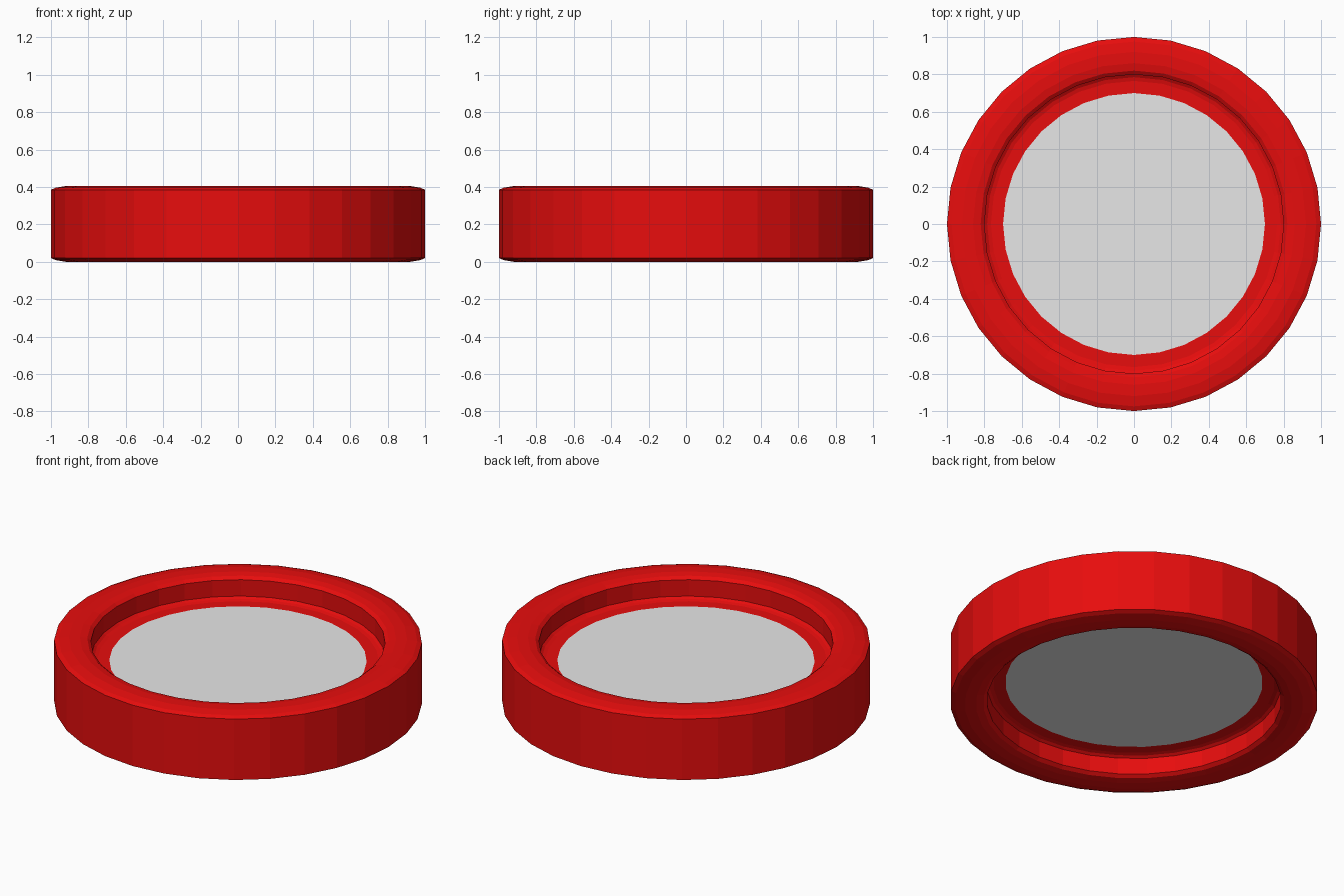
import bpy
import math

cube = bpy.data.objects.get("Cube")
if cube:
    bpy.data.objects.remove(cube)

SIDES = 32
HEIGHT = 0.405


def material(name, rgb):
    mat = bpy.data.materials.new(name)
    mat.use_nodes = True
    mat.diffuse_color = (*rgb, 1)
    mat.node_tree.nodes["Principled BSDF"].inputs["Base Color"].default_value = (*rgb, 1)
    return mat


def lathe(name, profile, mat, closed_caps=False):
    """Spin a closed (radius, z) profile round z; optionally cap first and last rings."""
    n = len(profile)
    verts, faces = [], []
    for i in range(SIDES):
        a = math.tau * i / SIDES
        verts += [(r * math.cos(a), r * math.sin(a), z) for r, z in profile]
    for i in range(SIDES):
        j = (i + 1) % SIDES
        for k in range(n - 1 if closed_caps else n):
            m = (k + 1) % n
            faces.append((i * n + k, j * n + k, j * n + m, i * n + m))
    if closed_caps:
        faces.append([i * n for i in reversed(range(SIDES))])
        faces.append([i * n + n - 1 for i in range(SIDES)])
    mesh = bpy.data.meshes.new(name)
    mesh.from_pydata(verts, [], faces)
    mesh.materials.append(mat)
    obj = bpy.data.objects.new(name, mesh)
    bpy.context.collection.objects.link(obj)
    return obj


red = material("glossy red", (0.8, 0.004, 0.004))
grey = material("light grey", (0.8, 0.8, 0.8))

# Rim: upper half profile from outer wall to inner ledge, mirrored below
upper = [(1.0, 0.385), (0.975, 0.396), (0.92, 0.405), (0.86, 0.405),
         (0.82, 0.398), (0.80, 0.383), (0.80, 0.285), (0.785, 0.275),
         (0.765, 0.27), (0.70, 0.27)]
lower = [(r, HEIGHT - z) for r, z in reversed(upper)]
lathe("rim", lower + upper, red)

# Centre disc, flush with the ledges on both sides
lathe("centre_disc", [(0.70, HEIGHT - 0.27), (0.70, 0.27)], grey, closed_caps=True)
